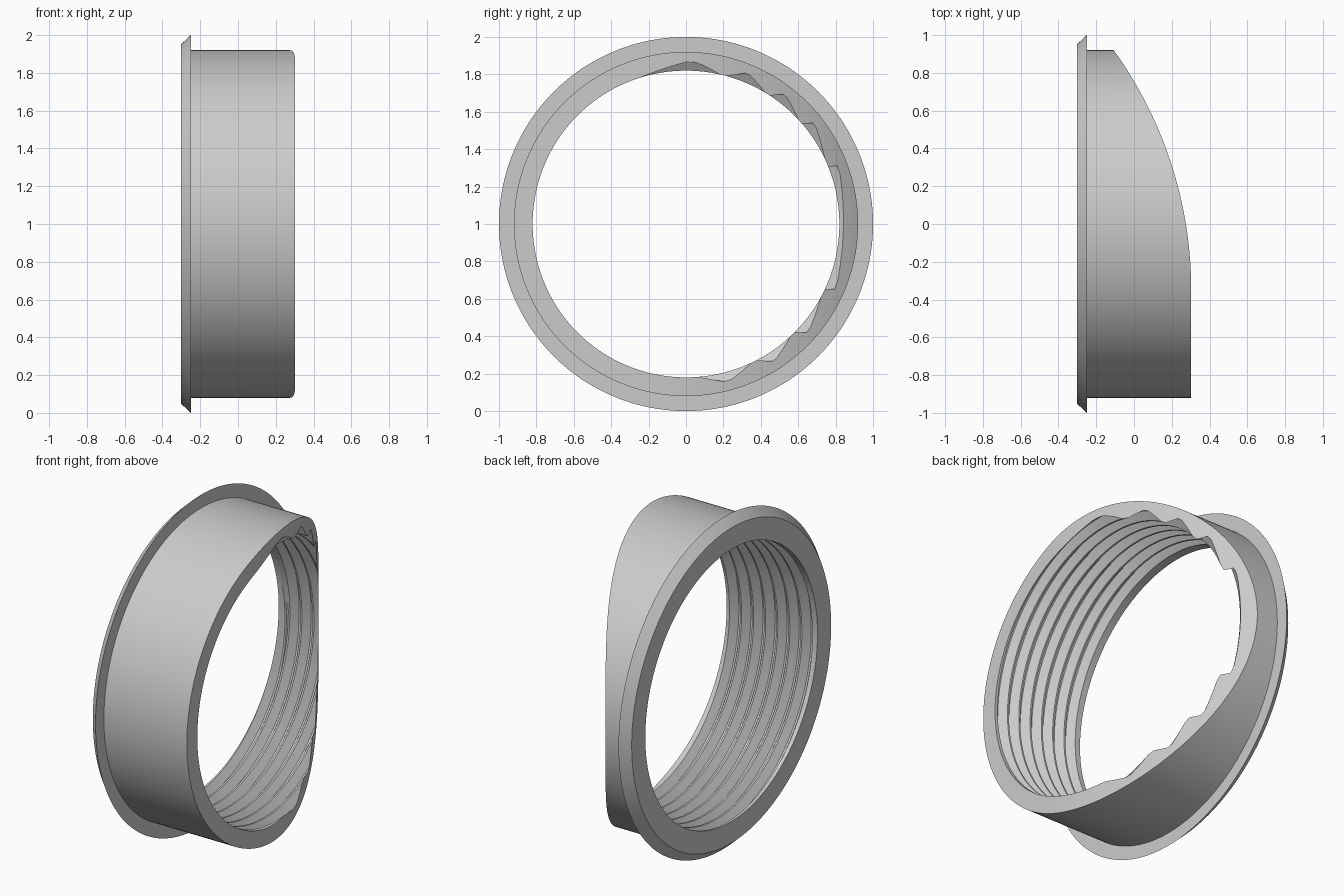
import bpy, bmesh, math

if "Cube" in bpy.data.objects:
    bpy.data.objects.remove(bpy.data.objects["Cube"])

N = 240                     # segments around the ring
X0, X1, XEND = -0.303, 0.303, 0.40
R_IN, DEPTH, PITCH = 0.82, 0.046, 0.0805


def make_object(name, bm):
    bmesh.ops.recalc_face_normals(bm, faces=bm.faces[:])
    mesh = bpy.data.meshes.new(name)
    bm.to_mesh(mesh)
    bm.free()
    ob = bpy.data.objects.new(name, mesh)
    bpy.context.collection.objects.link(ob)
    return ob


def clamp(v, a, b):
    return max(a, min(b, v))


def section(t):
    """Closed (x, radius) section of the ring at turn fraction t."""
    pts = [(X0, R_IN), (X0, 0.95), (-0.25, 1.0), (-0.25, 0.92),
           (XEND, 0.92), (XEND, R_IN)]
    for k in range(6, -8, -1):
        c = 0.048 + PITCH * (k - t)
        fade = clamp((c + 0.28) / 0.012, 0, 1) * clamp((0.295 - c) / 0.012, 0, 1)
        for off, d in ((0.035, 0), (0.005, 1), (-0.005, 1), (-0.035, 0)):
            pts.append((clamp(c + off, X0, XEND), R_IN + DEPTH * d * fade))
    return pts


# Flanged ring with a helical thread inside
bm = bmesh.new()
cols = []
for i in range(N + 1):
    a = 2 * math.pi * i / N
    cols.append([bm.verts.new((x, r * math.cos(a), 1 + r * math.sin(a)))
                 for x, r in section(i / N)])
for c0, c1 in zip(cols, cols[1:]):
    n = len(c0)
    for j in range(n):
        k = (j + 1) % n
        bm.faces.new((c0[j], c0[k], c1[k], c1[j]))
bmesh.ops.remove_doubles(bm, verts=bm.verts[:], dist=1e-5)
bmesh.ops.dissolve_degenerate(bm, edges=bm.edges[:], dist=1e-5)
ring = make_object("threaded_ring", bm)

# Cutter: straight end that sweeps back in an arc towards +y
R, Y0 = 2.17, -0.35
plan = [(0.9, -1.2), (X1, -1.2)]
for i in range(49):
    y = Y0 + (1.2 - Y0) * i / 48
    plan.append((X1 - R + math.sqrt(R * R - (y - Y0) ** 2), y))
plan.append((0.9, 1.2))
bm = bmesh.new()
face = bm.faces.new([bm.verts.new((x, y, -0.2)) for x, y in plan])
ext = bmesh.ops.extrude_face_region(bm, geom=[face])
bmesh.ops.translate(bm, vec=(0, 0, 2.4),
                    verts=[g for g in ext["geom"] if isinstance(g, bmesh.types.BMVert)])
cutter = make_object("end_cutter", bm)
cutter.hide_render = True

# Trim the end, then smooth the round surfaces
mod = ring.modifiers.new("curved_end", 'BOOLEAN')
mod.operation = 'DIFFERENCE'
mod.solver = 'EXACT'
mod.object = cutter
bpy.context.view_layer.objects.active = ring
ring.select_set(True)
bpy.ops.object.modifier_apply(modifier=mod.name)
bpy.data.objects.remove(cutter)
bpy.ops.object.shade_smooth_by_angle(angle=math.radians(25))
